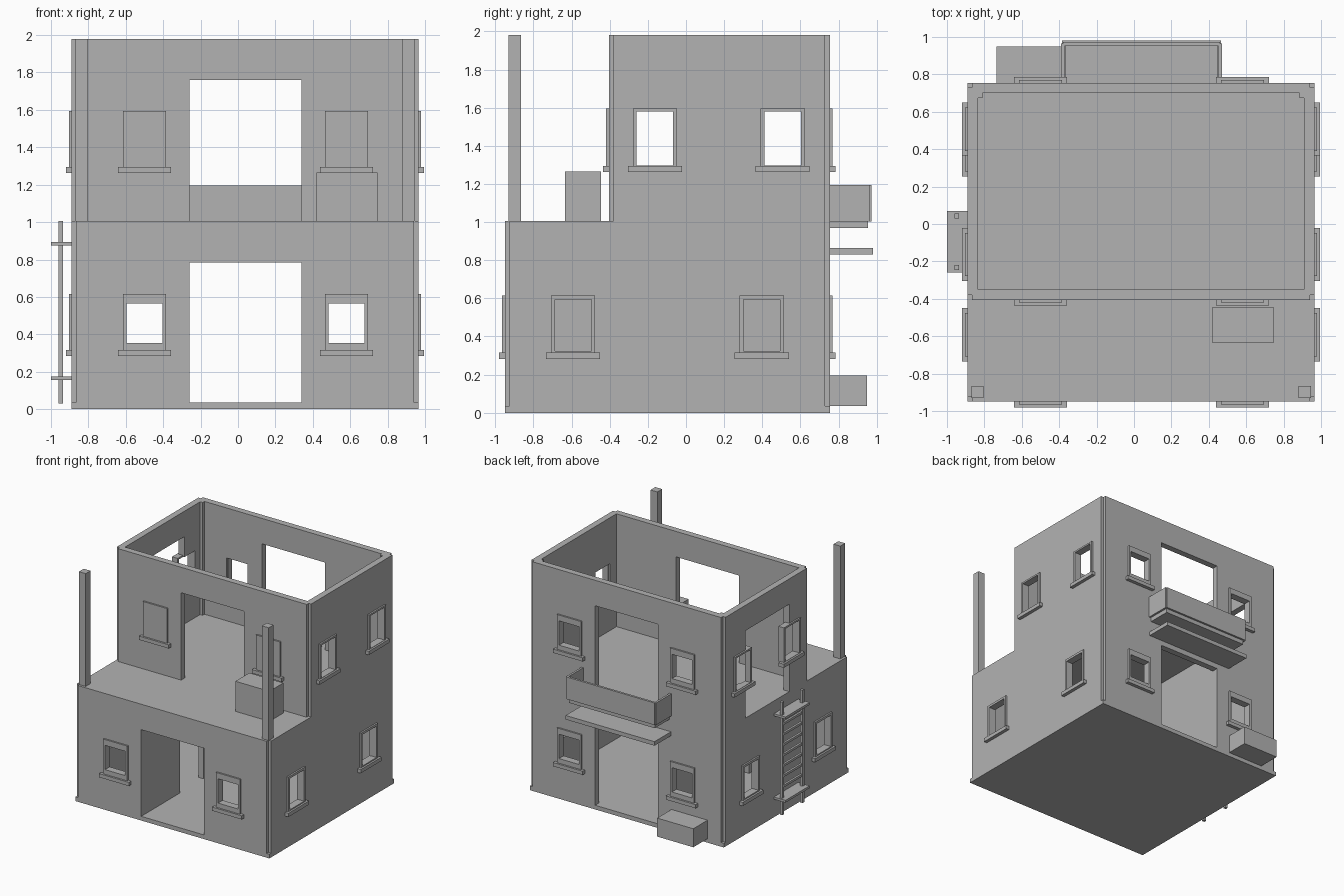
import bpy, bmesh

if "Cube" in bpy.data.objects:
    bpy.data.objects.remove(bpy.data.objects["Cube"])

mat = bpy.data.materials.new("plain grey")
mat.diffuse_color = (0.45, 0.45, 0.45, 1)
mat.use_nodes = True
mat.node_tree.nodes["Principled BSDF"].inputs["Base Color"].default_value = mat.diffuse_color

X0, X1, Y0, Y1, YU = -0.89, 0.965, -0.95, 0.755, -0.405   # outer walls
T, N = 0.055, 0.025                                       # wall thickness, corner notch


def make(name, bm):
    bmesh.ops.recalc_face_normals(bm, faces=bm.faces)
    me = bpy.data.meshes.new(name)
    bm.to_mesh(me)
    bm.free()
    me.materials.append(mat)
    ob = bpy.data.objects.new(name, me)
    bpy.context.collection.objects.link(ob)
    return ob


def add_box(bm, x0, x1, y0, y1, z0, z1):
    vs = bmesh.ops.create_cube(bm, size=1)["verts"]
    for v in vs:
        v.co = (x1 if v.co.x > 0 else x0, y1 if v.co.y > 0 else y0, z1 if v.co.z > 0 else z0)


def boxes(name, *bs):
    bm = bmesh.new()
    for b in bs:
        add_box(bm, *b)
    return make(name, bm)


def storey(name, y0, z0, z1, cuts):
    """Block with notched corners, hollowed and pierced by box cutters."""
    pts = [(X0 + N, y0), (X1 - N, y0), (X1 - N, y0 + N), (X1, y0 + N),
           (X1, Y1 - N), (X1 - N, Y1 - N), (X1 - N, Y1), (X0 + N, Y1),
           (X0 + N, Y1 - N), (X0, Y1 - N), (X0, y0 + N), (X0 + N, y0 + N)]
    bm = bmesh.new()
    f = bm.faces.new([bm.verts.new((x, y, z0)) for x, y in pts])
    top = bmesh.ops.extrude_face_region(bm, geom=[f])["geom"]
    bmesh.ops.translate(bm, vec=(0, 0, z1 - z0), verts=[v for v in top if isinstance(v, bmesh.types.BMVert)])
    ob = make(name, bm)
    for c in cuts:
        cutter = boxes("cutter", c)
        mod = ob.modifiers.new("cut", "BOOLEAN")
        mod.operation, mod.solver, mod.object = "DIFFERENCE", "EXACT", cutter
        dg = bpy.context.evaluated_depsgraph_get()
        me = bpy.data.meshes.new_from_object(ob.evaluated_get(dg))
        ob.modifiers.clear()
        ob.data = me
        bpy.data.objects.remove(cutter)
    ob.data.materials.clear()
    ob.data.materials.append(mat)
    return ob


def window(name, side, c, zb, hz0, hz1, solid=False):
    """Frame and sill; side gives the wall, c the centre along it, zb the storey base."""
    wall = {"front": Y0, "terrace": YU, "back": Y1, "left": X0, "right": X1}[side]
    s = 1 if side in ("back", "right") else -1

    def put(u0, u1, d0, d1, z0, z1):
        a, b = sorted((wall + s * d0, wall + s * d1))
        if side in ("left", "right"):
            return (a, b, c + u0, c + u1, zb + z0, zb + z1)
        return (c + u0, c + u1, a, b, zb + z0, zb + z1)
    w, h = 0.116, 0.096
    if solid:
        bars = [put(-w, w, -0.02, 0.014, 0.31, 0.615)]
    else:
        bars = [put(-w, -h, -0.04, 0.014, 0.31, 0.615), put(h, w, -0.04, 0.014, 0.31, 0.615),
                put(-h, h, -0.04, 0.014, hz1, 0.615), put(-h, h, -0.04, 0.014, 0.30, hz0)]
    boxes(name + "_frame", *bars)
    boxes(name + "_sill", put(-0.142, 0.142, -0.02, 0.03, 0.283, 0.315))


FX, LY, UY, UP = (-0.5, 0.58), (-0.592, 0.397), (-0.163, 0.507), 0.98
H = 0.099
DOOR = (-0.26, 0.34)

# lower storey with its flat roof
cuts = [(X0 + T, X1 - T, Y0 + T, Y1 - T, -0.1, 0.96), (*DOOR, -1.3, 1.3, -0.2, 0.785)]
cuts += [(x - H, x + H, -1.3, 1.3, 0.352, 0.568) for x in FX]
cuts += [(-1.4, 1.4, y - H, y + H, 0.322, 0.598) for y in LY]
storey("lower_storey", Y0, 0.035, 1.005, cuts)
boxes("base_slab", (X0, X1, Y0, Y1, 0, 0.036))

# inner partition with a doorway
boxes("partition", (-0.31, -0.26, Y0 + T, -0.42, 0.03, 0.97), (-0.31, -0.26, -0.1, Y1 - T, 0.03, 0.97),
      (-0.31, -0.26, -0.42, -0.1, 0.75, 0.97))

# upper storey, open on top, with doors front, back and left
cuts = [(X0 + T, X1 - T, YU + T, Y1 - T, 0.8, 2.2), (*DOOR, -1.3, 1.3, 0.8, 1.76),
        (-1.4, -0.6, -0.14, 0.46, 0.8, 1.76)]
cuts += [(x - H, x + H, 0.4, 1.3, 0.352 + UP, 0.568 + UP) for x in FX]
cuts += [(-1.4, 1.4, y - H, y + H, 0.315 + UP, 0.603 + UP) for y in UY]
storey("upper_storey", YU, 1.005, 1.98, cuts)
for i, x in enumerate((X0 + T, X1 - T - N)):
    boxes(f"inner_corner_{i}", (x, x + N, Y1 - T - N, Y1 - T, 1.0, 1.98))

# windows
for i, x in enumerate(FX):
    window(f"front_window_{i}", "front", x, 0, 0.355, 0.565)
    window(f"terrace_window_{i}", "terrace", x, UP, 0, 0, True)
    window(f"back_window_{i}", "back", x, 0, 0.355, 0.565)
    window(f"back_upper_window_{i}", "back", x, UP, 0.355, 0.565)
for side in ("left", "right"):
    for i in range(2):
        window(f"{side}_window_{i}", side, LY[i], 0, 0.325, 0.595)
        window(f"{side}_upper_window_{i}", side, UY[i], UP, 0.318, 0.6)

# terrace posts and crates
for i, x in enumerate((-0.87, 0.88)):
    boxes(f"terrace_post_{i}", (x, x + 0.065, -0.93, -0.865, 1.0, 1.98))
boxes("terrace_crate", (0.42, 0.745, -0.635, -0.445, 1.0, 1.265))
boxes("back_crate", (-0.735, -0.39, 0.75, 0.95, 0.035, 0.195))

# balcony and the awning below it
boxes("balcony_floor", (-0.37, 0.45, 0.74, 0.955, 0.968, 1.006))
boxes("balcony_rail", (-0.39, -0.372, 0.74, 0.965, 1.004, 1.195), (0.452, 0.47, 0.74, 0.965, 1.004, 1.195),
      (-0.38, 0.46, 0.953, 0.972, 1.004, 1.195))
boxes("awning", (-0.385, 0.465, 0.74, 0.98, 0.83, 0.865))

# ladder on the left wall
boxes("ladder_rails", (-0.96, -0.935, -0.245, -0.22, 0.03, 1.005), (-0.96, -0.935, 0.03, 0.055, 0.03, 1.005))
boxes("ladder_rungs", *[(-0.957, -0.938, -0.23, 0.04, z, z + 0.02)
                        for z in (0.26 + 0.09 * i for i in range(7))])
boxes("ladder_brackets", *[(-1.0, -0.88, -0.26, 0.07, z, z + 0.02) for z in (0.155, 0.875)])
